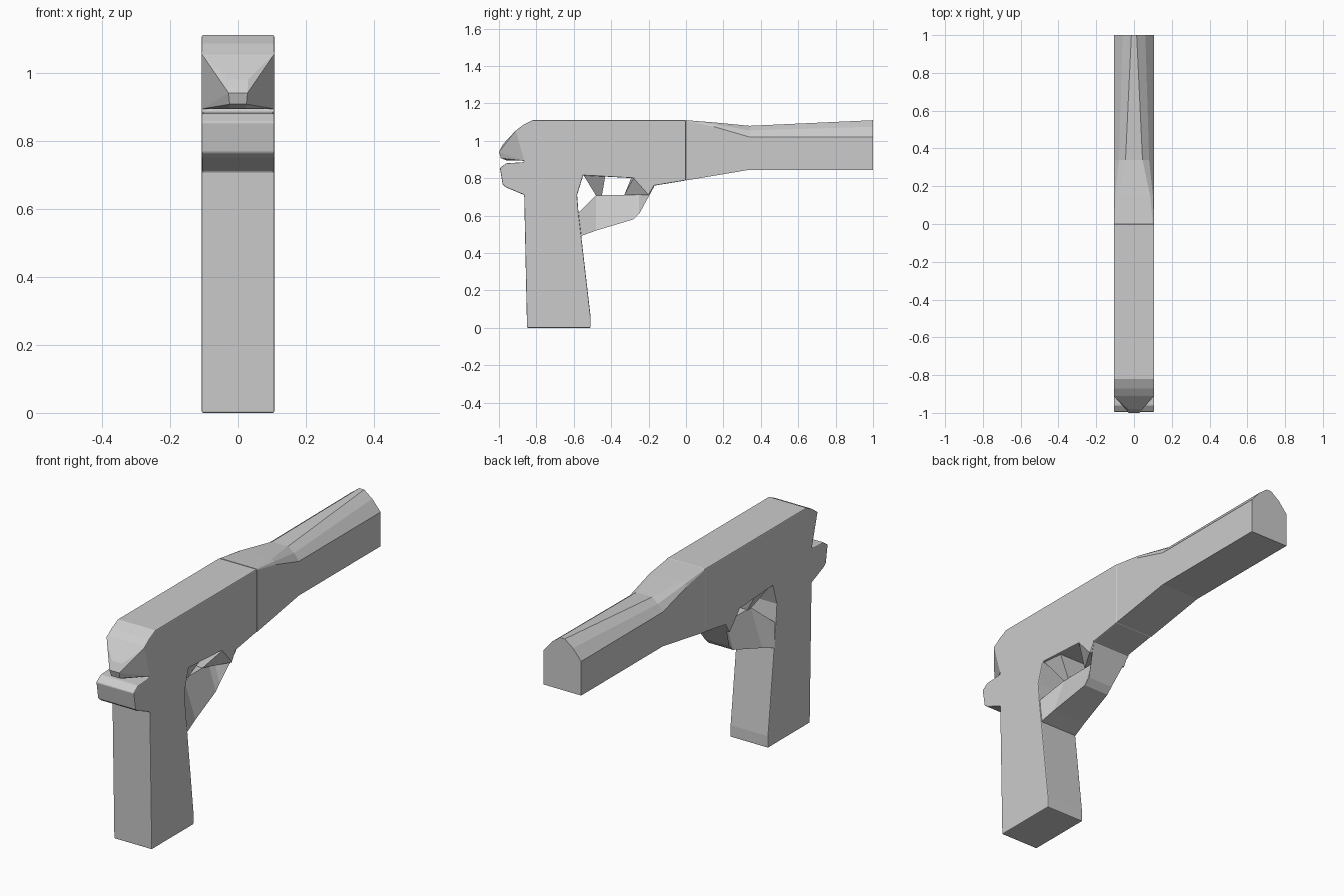
import bpy
import bmesh

if "Cube" in bpy.data.objects:
    bpy.data.objects.remove(bpy.data.objects["Cube"], do_unlink=True)

W = 0.107  # half thickness of the whole model

grey = bpy.data.materials.new("plain_grey")
grey.use_nodes = True
grey.diffuse_color = (0.6, 0.6, 0.6, 1)
grey.node_tree.nodes["Principled BSDF"].inputs["Base Color"].default_value = (0.6, 0.6, 0.6, 1)


def finish(name, bm, bevel=0):
    bmesh.ops.recalc_face_normals(bm, faces=bm.faces)
    mesh = bpy.data.meshes.new(name)
    bm.to_mesh(mesh)
    bm.free()
    mesh.materials.append(grey)
    obj = bpy.data.objects.new(name, mesh)
    bpy.context.collection.objects.link(obj)
    if bevel:
        mod = obj.modifiers.new("soft_edges", "BEVEL")
        mod.width = bevel
        mod.segments = 2
        mod.limit_method = "ANGLE"
    return obj


def slab(name, outline, bevel):
    """Side outline (y, z) extruded across the full thickness."""
    bm = bmesh.new()
    face = bm.faces.new([bm.verts.new((-W, y, z)) for y, z in outline])
    new = bmesh.ops.extrude_face_region(bm, geom=[face])["geom"]
    verts = [v for v in new if isinstance(v, bmesh.types.BMVert)]
    bmesh.ops.translate(bm, verts=verts, vec=(2 * W, 0, 0))
    return finish(name, bm, bevel)


def loft(name, sections):
    """Each section is (y, right half points); the left half is mirrored."""
    bm = bmesh.new()
    rings = []
    for y, half in sections:
        pts = half + [(-x, z) for x, z in reversed(half)]
        rings.append([bm.verts.new((x, y, z)) for x, z in pts])
    n = len(rings[0])
    for a, b in zip(rings, rings[1:]):
        for i in range(n):
            j = (i + 1) % n
            bm.faces.new((a[i], a[j], b[j], b[i]))
    bm.faces.new(rings[0])
    bm.faces.new(rings[-1])
    return finish(name, bm)


def hull(name, points):
    """Convex solid from points mirrored across the middle."""
    bm = bmesh.new()
    for x, y, z in points:
        bm.verts.new((x, y, z))
        bm.verts.new((-x, y, z))
    bmesh.ops.convex_hull(bm, input=bm.verts)
    return finish(name, bm)


# Main frame with grip and rear ledge
slab("frame_and_grip", [
    (-0.82, 1.11), (-0.87, 1.085), (-0.91, 1.055), (-0.865, 0.893), (-0.87, 0.885),
    (-0.96, 0.88), (-0.995, 0.855), (-0.98, 0.765), (-0.96, 0.75), (-0.865, 0.71),
    (-0.85, 0), (-0.51, 0), (-0.51, 0.06), (-0.56, 0.49),
    (-0.575, 0.615), (-0.582, 0.71), (-0.55, 0.815), (-0.28, 0.80),
    (-0.20, 0.71), (-0.17, 0.76), (0, 0.788), (0, 1.11)], 0.006)

# Tapering rear block above the ledge
hull("rear_block", [
    (W, -0.85, 1.08), (W, -0.91, 1.055), (W, -0.865, 0.893), (W, -0.84, 0.893),
    (0.03, -0.98, 0.98), (0.028, -1.0, 0.94), (0.025, -0.99, 0.907), (0.025, -0.96, 0.895)])

# Barrel, blending from the square frame to a peaked section
loft("barrel", [
    (0, [(W, 0.788), (W, 1.105), (0.104, 1.108), (0.10, 1.11)]),
    (0.15, [(W, 0.813), (W, 1.075), (0.10, 1.09), (0.085, 1.098)]),
    (0.34, [(W, 0.845), (W, 1.02), (0.08, 1.055), (0.045, 1.08)]),
    (1.0, [(W, 0.845), (W, 1.02), (0.06, 1.075), (0.014, 1.11)])])

# Trigger guard, wide at the grip and narrow along its upper edge
guard = [(-0.59, 0.485, W, 0.60, W), (-0.57, 0.488, W, 0.62, 0.10),
         (-0.48, 0.52, 0.095, 0.71, 0.03), (-0.28, 0.58, 0.07, 0.71, 0.03),
         (-0.25, 0.61, 0.07, 0.712, 0.04), (-0.17, 0.755, W, 0.77, W)]
loft("trigger_guard", [(y, [(wb, zb), (wt, zt)]) for y, zb, wb, zt, wt in guard])

# Wedge at the front of the opening
hull("guard_front_wedge", [
    (W, -0.28, 0.80), (W, -0.20, 0.71), (W, -0.20, 0.79),
    (0.03, -0.29, 0.81), (0.03, -0.33, 0.71), (0.03, -0.20, 0.71)])

# Trigger
hull("trigger", [
    (0.10, -0.55, 0.82), (0.10, -0.43, 0.82), (0.03, -0.48, 0.705), (0.03, -0.45, 0.705)])
